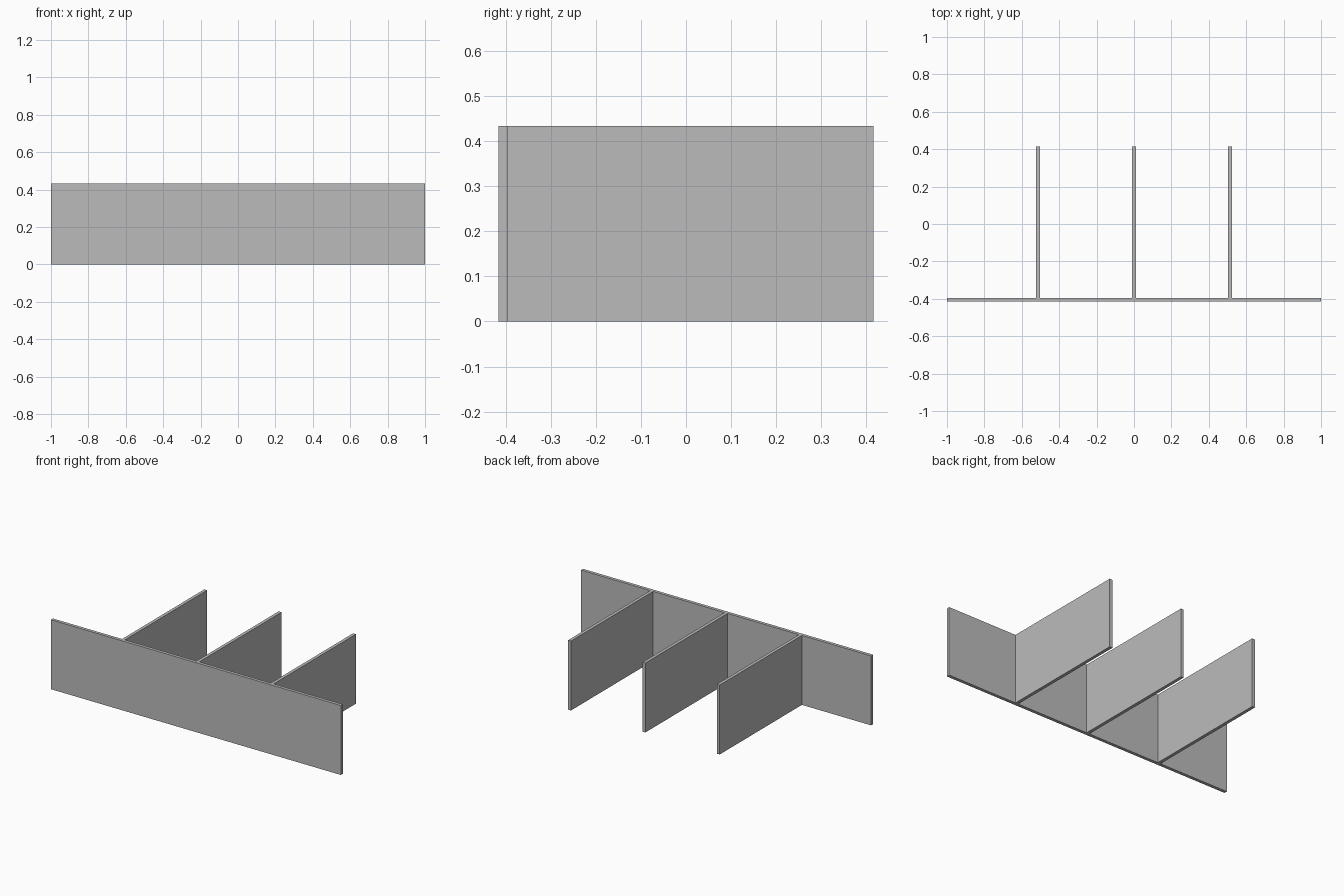
import bpy

# Remove the default cube
cube = bpy.data.objects.get("Cube")
if cube:
    bpy.data.objects.remove(cube, do_unlink=True)

HEIGHT = 0.433
THICK = 0.02
DEPTH = 0.83
SPACING = 0.513

# Single grey material
grey = bpy.data.materials.new("plain grey")
grey.use_nodes = True
colour = (0.5, 0.5, 0.5, 1)
grey.diffuse_color = colour
grey.node_tree.nodes["Principled BSDF"].inputs["Base Color"].default_value = colour


def board(name, size, centre):
    """Flat-sided board with its dimensions baked into the mesh."""
    bpy.ops.mesh.primitive_cube_add(size=1, location=centre)
    obj = bpy.context.object
    obj.name = obj.data.name = name
    obj.scale = size
    bpy.ops.object.transform_apply(location=False, rotation=False, scale=True)
    obj.data.materials.append(grey)
    return obj


# Long front panel
board("front_panel", (2, THICK, HEIGHT), (0, (THICK - DEPTH) / 2, HEIGHT / 2))

# Three dividers butting against the back of the panel
for side, name in ((-1, "right_divider"), (0, "middle_divider"), (1, "left_divider")):
    board(name, (THICK, DEPTH - THICK, HEIGHT), (side * SPACING, THICK / 2, HEIGHT / 2))
